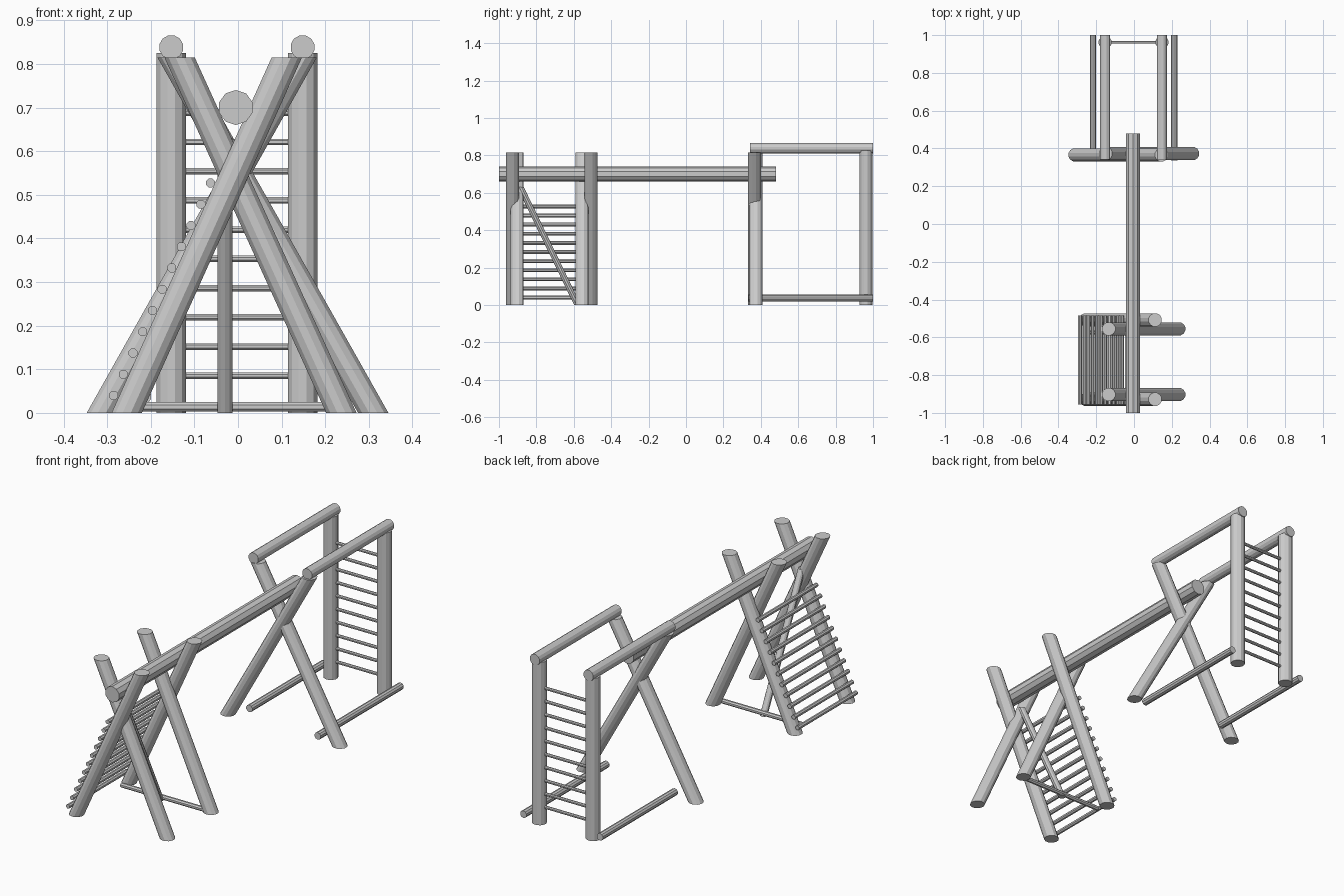
import bpy, bmesh
from mathutils import Vector
from math import cos, sin, pi

if "Cube" in bpy.data.objects:
    bpy.data.objects.remove(bpy.data.objects["Cube"])


def prism(name, a, b, r, n=12, flat=None):
    """Round pole from a to b. flat='z' or 'y' keeps the end cuts square to that axis."""
    a, b = Vector(a), Vector(b)
    d = (b - a).normalized()
    if flat == 'z':
        u, v = Vector((1, 0, 0)), Vector((0, 1, 0))
    else:
        ref = Vector((0, 0, 1)) if abs(d.z) < 0.9 else Vector((1, 0, 0))
        u = d.cross(ref).normalized()
        v = u.cross(d)
    bm = bmesh.new()
    rings = [[bm.verts.new(p + u * r * cos(2 * pi * (i + 0.5) / n) + v * r * sin(2 * pi * (i + 0.5) / n))
              for i in range(n)] for p in (a, b)]
    for i in range(n):
        j = (i + 1) % n
        bm.faces.new((rings[0][i], rings[0][j], rings[1][j], rings[1][i]))
    bm.faces.new(rings[0])
    bm.faces.new(rings[1])
    bmesh.ops.recalc_face_normals(bm, faces=bm.faces)
    me = bpy.data.meshes.new(name)
    bm.to_mesh(me)
    bm.free()
    ob = bpy.data.objects.new(name, me)
    bpy.context.collection.objects.link(ob)
    return ob


# main swing beam
prism("main_beam", (-0.005, -1, 0.70), (-0.005, 0.48, 0.70), 0.04, 10)

# crossed legs of the climbing end
for y in (-0.928, -0.508):
    prism("ladder_leg", (-0.255, y, 0), (0.112, y, 0.815), 0.036, 12, 'z')
for y in (-0.903, -0.555):
    prism("brace_leg", (0.237, y, 0), (-0.134, y, 0.815), 0.036, 12, 'z')

# sloping ladder rungs on the outside of the ladder legs
for i in range(11):
    t = i / 10
    x, z = -0.285 + 0.222 * t, 0.04 + 0.487 * t
    prism("sloping_rung", (x, -0.955, z), (x, -0.485, z), 0.011, 8)

# diagonal brace and ground tie
prism("diagonal_brace", (-0.03, -0.58, 0), (-0.03, -0.885, 0.63), 0.018, 10, 'z')
prism("ground_tie", (-0.25, -0.575, 0.014), (0.24, -0.575, 0.014), 0.012, 8)

# crossed legs of the tower end
prism("tower_leg", (-0.312, 0.366, 0), (0.146, 0.366, 0.815), 0.036, 12, 'z')
prism("tower_leg", (0.31, 0.373, 0), (-0.150, 0.373, 0.815), 0.036, 12, 'z')

# posts, top rails and ground rails of the tower
for x, gx, y0 in ((-0.153, -0.217, 0.40), (0.148, 0.212, 0.335)):
    prism("tower_post", (x, 0.962, 0), (x, 0.962, 0.825), 0.035, 12, 'z')
    prism("top_rail", (x, 0.342, 0.838), (x, 1.0, 0.838), 0.028, 12)
    prism("ground_rail", (gx, y0, 0.037), (gx, 1.0, 0.037), 0.018, 10)

# upright ladder rungs
for i in range(10):
    z = 0.085 + 0.067 * i
    prism("upright_rung", (-0.15, 0.962, z), (0.145, 0.962, z), 0.008, 8)
